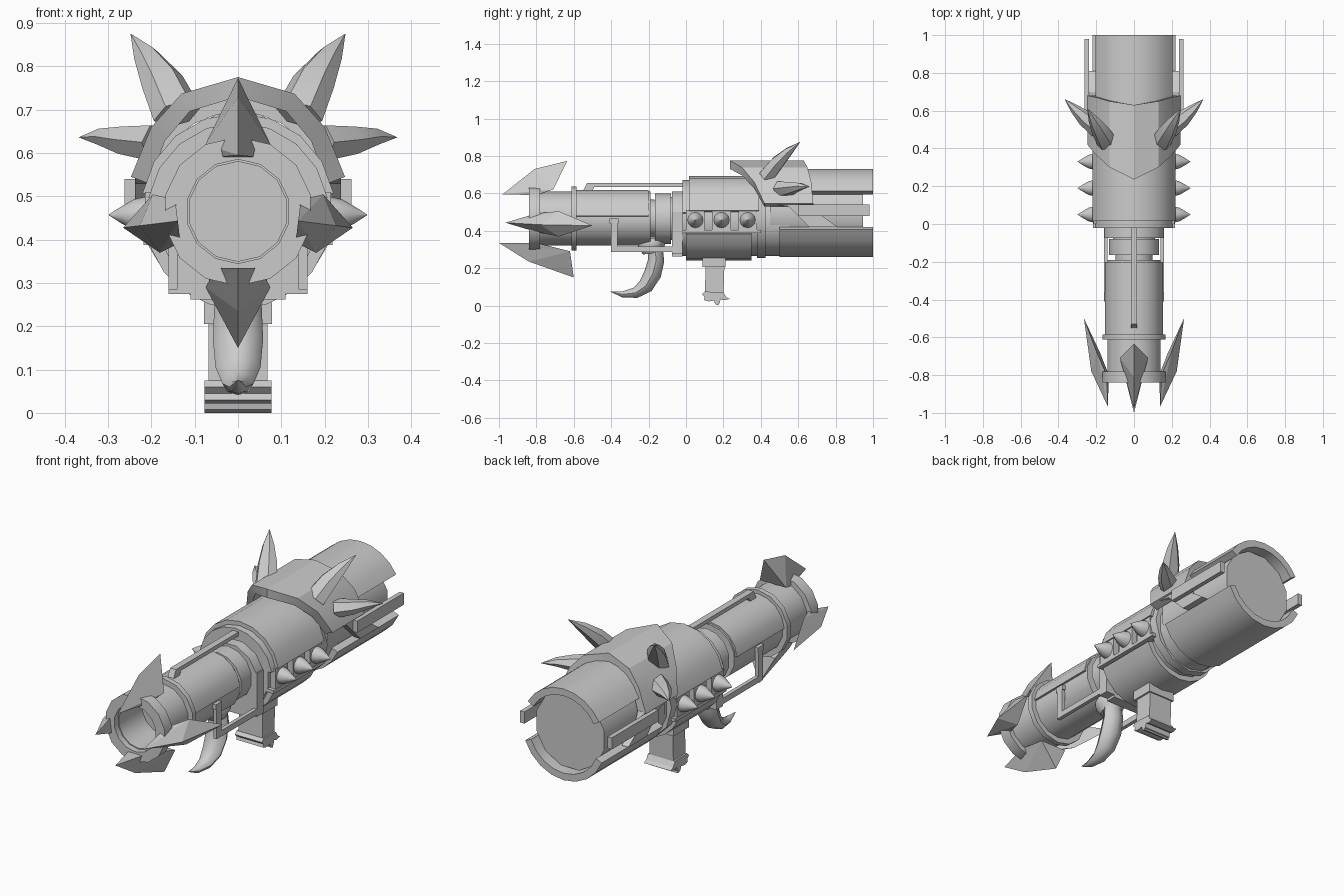
import bpy, bmesh, math
from mathutils import Vector, Matrix

if "Cube" in bpy.data.objects:
    bpy.data.objects.remove(bpy.data.objects["Cube"])

grey = bpy.data.materials.new("plain_grey")
grey.diffuse_color = (0.6, 0.6, 0.6, 1)
grey.use_nodes = True
grey.node_tree.nodes["Principled BSDF"].inputs["Base Color"].default_value = grey.diffuse_color
ZC = 0.465  # height of the barrel axis


def make(name, verts, faces, angle=35):
    me = bpy.data.meshes.new(name)
    me.from_pydata([tuple(v) for v in verts], [], faces)
    bm = bmesh.new()
    bm.from_mesh(me)
    bmesh.ops.recalc_face_normals(bm, faces=bm.faces)
    bm.to_mesh(me)
    bm.free()
    me.materials.append(grey)
    ob = bpy.data.objects.new(name, me)
    bpy.context.collection.objects.link(ob)
    bpy.ops.object.select_all(action='DESELECT')
    ob.select_set(True)
    bpy.context.view_layer.objects.active = ob
    if angle:
        bpy.ops.object.shade_smooth_by_angle(angle=math.radians(angle))
    return ob


def loft(name, rings, closed=False, angle=35):
    """Skin equal-length rings; cap the ends, or join last to first."""
    n, m = len(rings[0]), len(rings)
    verts = [v for r in rings for v in r]
    faces = []
    for i in range(m if closed else m - 1):
        a, b = i * n, ((i + 1) % m) * n
        faces += [(a + j, a + (j + 1) % n, b + (j + 1) % n, b + j) for j in range(n)]
    if not closed:
        faces += [tuple(range(n)), tuple(range((m - 1) * n, m * n))]
    return make(name, verts, faces, angle)


def lathe(name, profile, zc=ZC, n=14, closed=False):
    """Turn (y, radius) points about the long axis."""
    turn = [2 * math.pi * (j + 0.5) / n for j in range(n)]
    return loft(name, [[(r * math.cos(t), y, zc + r * math.sin(t)) for t in turn]
                       for y, r in profile], closed)


def shell(name, r0, r1, y0, y1, a0, a1, zc=ZC, n=8):
    """Part of a tube between two angles."""
    rings = []
    for i in range(n + 1):
        t = math.radians(a0 + (a1 - a0) * i / n)
        rings.append([(r * math.cos(t), y, zc + r * math.sin(t))
                      for r, y in ((r0, y0), (r1, y0), (r1, y1), (r0, y1))])
    return loft(name, rings)


def prism(name, pts, a, b, axis='x'):
    """Extrude (y,z) points along x, or (x,z) points along y."""
    put = (lambda p, d: (d, p[0], p[1])) if axis == 'x' else (lambda p, d: (p[0], d, p[1]))
    return loft(name, [[put(p, d) for p in pts] for d in (a, b)], angle=0)


def box(name, x0, x1, y0, y1, z0, z1):
    return prism(name, [(y0, z0), (y1, z0), (y1, z1), (y0, z1)], x0, x1)


def horn(name, path, n=6, side=(1, 0, 0), flat=1.0):
    """Tapered curved horn along (point, radius) steps."""
    rings = []
    for i, (p, r) in enumerate(path):
        d = (Vector(path[min(i + 1, len(path) - 1)][0]) - Vector(path[max(i - 1, 0)][0])).normalized()
        u = (Vector(side) - d * d.dot(Vector(side))).normalized()
        v = d.cross(u)
        rings.append([Vector(p) + u * r * math.cos(2 * math.pi * k / n)
                      + v * r * flat * math.sin(2 * math.pi * k / n) for k in range(n)])
    return loft(name, rings, angle=50)


# Barrel with hollow muzzle
lathe("barrel", [(-.81, .145), (-.19, .145), (-.19, .1), (-.6, .1), (-.6, .115), (-.81, .115)], closed=True)
lathe("barrel_plug", [(-.62, .116), (-.15, .1)])
lathe("muzzle_ring", [(-.84, .172), (-.78, .172), (-.78, .12), (-.84, .12)], closed=True)
lathe("barrel_band", [(-.612, .172), (-.585, .172), (-.585, .13), (-.612, .13)], closed=True)
shell("barrel_sleeve", .13, .153, -.585, -.2, 5, 175)
lathe("neck", [(-.2, .1), (-.165, .1), (-.165, .135), (-.08, .135), (-.08, .115), (-.02, .115)])

# Body core, collars and covers
lathe("body_core", [(-.02, .19), (.55, .19)], zc=.455)
U = [(-.16, .5), (-.16, .275), (-.11, .275), (-.11, .262), (.11, .262), (.11, .275), (.16, .275), (.16, .5)]
prism("front_collar", U, -.075, -.02, 'y')
lathe("front_collar_ring", [(-.075, .125), (-.075, .165), (-.02, .165), (-.02, .125)], n=12, closed=True, zc=.45)
shell("rear_collar", .17, .215, .38, .425, 150, 390, zc=.47)
shell("upper_cover", .18, .224, .015, .39, 10, 170, zc=.468)
shell("upper_cover_lip", .17, .21, -.02, .02, 10, 170, zc=.46)
shell("lower_cover", .17, .215, 0, .35, 200, 340, zc=.455)

# Rear tube: inner core with split outer shells
lathe("rear_core", [(.45, .2), (.945, .2)], zc=.495, n=12)
shell("rear_upper_shell", .2, .236, .5, 1.0, 30, 150, zc=.495)
shell("rear_lower_shell", .2, .236, .5, 1.0, 202, 338, zc=.495)

# Armour hood: pointed at the front, drooping at the sides
half = [(0, .775, .235, .63), (.13, .737, .30, .65), (.2, .66, .365, .67), (.247, .545, .42, .68)]
hood = [(-x, z, f, b) for x, z, f, b in half[:0:-1]] + half
rings = []
for x, z, f, b in hood:
    d = Vector((x, z - .45)).normalized() * .045
    rings.append([(x, f, z), (x, b, z), (x - d.x, b, z - d.y), (x - d.x, f, z - d.y)])
loft("armour_hood", rings, angle=25)

for s in (-1, 1):
    tag = "right" if s > 0 else "left"
    # Hood flap, rear side bar, body ledge, lower guard rail
    prism(tag + "_hood_flap", [(.42, .55), (.68, .55), (.7, .5), (.81, .42), (.66, .42), (.55, .53)], s * .2, s * .238)
    box(tag + "_rear_bar", s * .238, s * .262, .6, .98, .48, .54)
    box(tag + "_body_ledge", s * .15, s * .218, -.02, .4, .388, .405)
    prism(tag + "_guard_rail", [(-.05, .315), (-.365, .315), (-.365, .46), (-.402, .46), (-.402, .285), (-.05, .285)],
          s * .14, s * .16)
    box(tag + "_guard_tab", s * .13, s * .16, -.41, -.36, .44, .465)
    # Studs on square mounts
    for i, y in enumerate((.05, .19, .33)):
        box(f"{tag}_stud_mount_{i + 1}", s * .17, s * .215, y - .05, y + .05, .405, .51)
        horn(f"{tag}_stud_{i + 1}", [((s * .21, y, .457), .043), ((s * .24, y, .457), .036),
                                    ((s * .27, y, .457), .019), ((s * .298, y, .457), .001)], n=12, side=(0, 0, 1))
    # Curved horns on the hood
    horn(tag + "_upper_horn", [((s * .14, .43, .69), .058), ((s * .175, .49, .765), .05),
                               ((s * .212, .55, .825), .03), ((s * .247, .61, .874), .001)], flat=.8)
    horn(tag + "_side_horn", [((s * .19, .51, .622), .055), ((s * .26, .56, .628), .043),
                              ((s * .315, .61, .637), .025), ((s * .366, .66, .636), .001)],
         side=(0, 1, 0), flat=.85)


def blade(name, turn, pts, w, base):
    """Barbed fang on the muzzle; pts are (y, radius) of tip, ridge, barb, notch, heel."""
    tip, ridge, barb, notch, heel = pts
    verts = [(0, tip), (0, ridge), (0, barb), (-w, notch), (w, notch), (-base, heel), (base, heel), (0, notch)]
    m = Matrix.Rotation(math.radians(turn), 3, 'Y')
    verts = [m @ Vector((x, p[0], p[1])) + Vector((0, 0, ZC - .005)) for x, p in verts]
    faces = [(0, 1, 3), (0, 4, 1), (1, 2, 3), (1, 4, 2), (2, 7, 3), (2, 4, 7),
             (0, 3, 5), (0, 6, 4), (0, 5, 6), (3, 7, 5), (7, 4, 6), (5, 7, 6)]
    make(name, verts, faces, 0)


blade("top_blade", 0, [(-.98, .135), (-.81, .27), (-.635, .313), (-.71, .16), (-.8, .13)], .075, .045)
blade("bottom_blade", 180, [(-1, .125), (-.84, .225), (-.6, .31), (-.62, .17), (-.8, .125)], .075, .05)
for s in (-1, 1):
    blade("right_blade" if s > 0 else "left_blade", s * 97,
          [(-.965, .14), (-.78, .228), (-.5, .267), (-.68, .19), (-.8, .14)], .068, .05)

# Sight rail along the top
prism("sight_rail", [(-.55, .615), (-.53, .655), (.03, .655), (.03, .635), (-.49, .635), (-.5, .615)], -.017, .017)

# Front grip: cap and curved claw
horn("claw_cap", [((0, -.185, .36), .06), ((0, -.185, .345), .075), ((0, -.185, .315), .072), ((0, -.18, .28), .05)], n=12)
horn("claw_grip", [((0, -.165, .31), .05), ((0, -.16, .24), .055), ((0, -.178, .17), .058), ((0, -.215, .105), .052),
                   ((0, -.27, .068), .036), ((0, -.34, .06), .02), ((0, -.405, .075), .001)], n=8, flat=.8)

# Rear grip with jagged foot
prism("rear_grip", [(.095, .27), (.205, .27), (.205, .2), (.2, .06), (.1, .05), (.105, .2)], -.068, .068)
box("grip_top_plate", -.078, .078, .088, .212, .205, .255)
prism("grip_foot", [(.085, .06), (.1, .075), (.2, .07), (.215, .045), (.235, .035), (.2, .028), (.185, .035),
                    (.18, .012), (.165, .005), (.155, .028), (.12, .022), (.095, .03), (.1, .045)], -.077, .077)
prism("grip_toe", [(.15, .03), (.172, .03), (.175, 0), (.155, .008)], -.077, .077)
